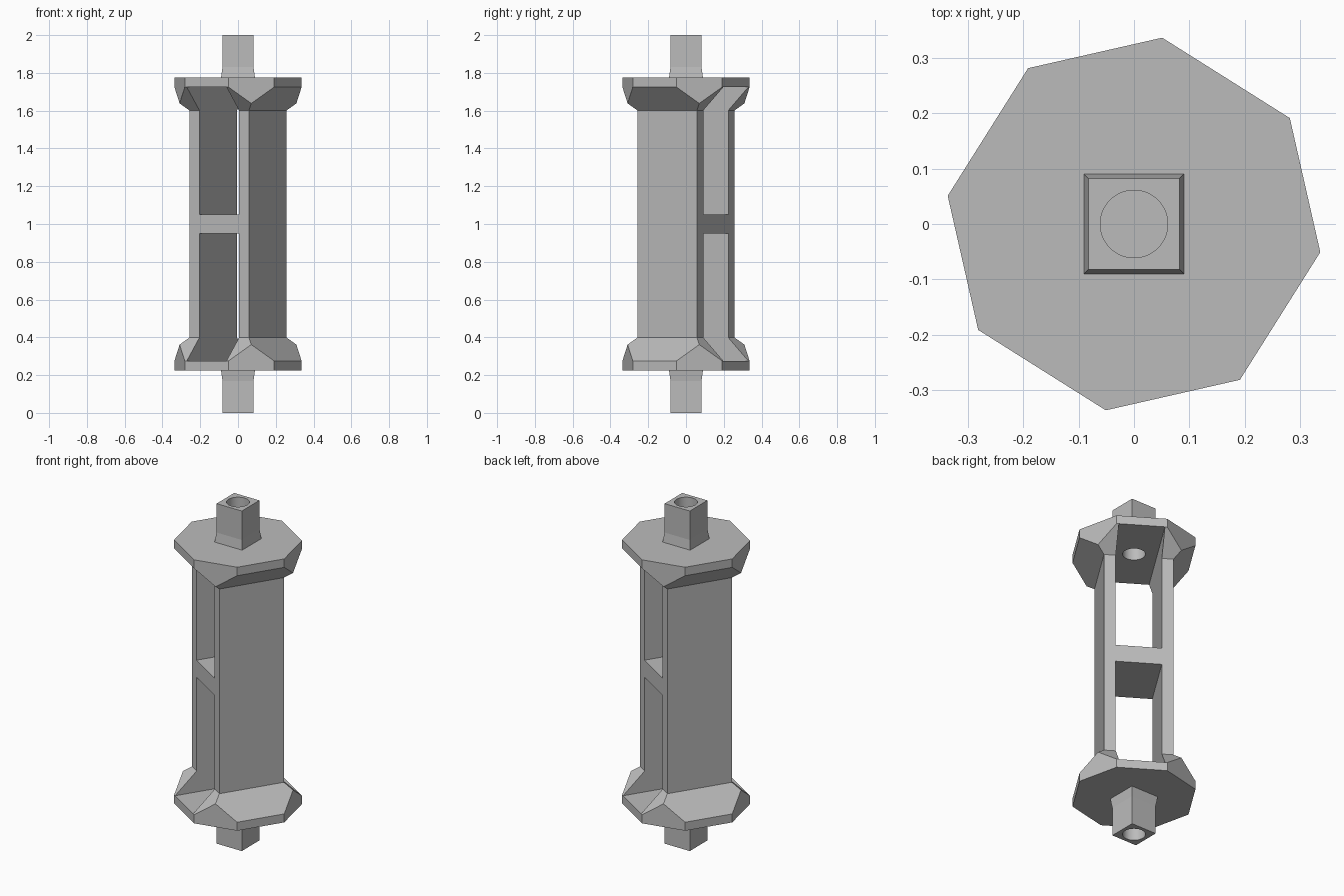
import bpy
import bmesh
import math
from mathutils import Matrix, Vector

if "Cube" in bpy.data.objects:
    bpy.data.objects.remove(bpy.data.objects["Cube"], do_unlink=True)

TURN = Matrix.Rotation(math.radians(-32.2), 4, "Z")

grey = bpy.data.materials.new("plain grey")
grey.use_nodes = True
colour = (0.5, 0.5, 0.5, 1)
grey.diffuse_color = colour
grey.node_tree.nodes["Principled BSDF"].inputs["Base Color"].default_value = colour


def finish(name, bm, matrix=None):
    bmesh.ops.recalc_face_normals(bm, faces=bm.faces)
    mesh = bpy.data.meshes.new(name)
    bm.to_mesh(mesh)
    bm.free()
    if matrix:
        mesh.transform(matrix)
    mesh.materials.append(grey)
    obj = bpy.data.objects.new(name, mesh)
    bpy.context.collection.objects.link(obj)
    return obj


def square_loft(stations):
    """Stack of square rings given as (height, half width)."""
    bm = bmesh.new()
    rings = []
    for z, h in stations:
        rings.append([bm.verts.new((sx * h, sy * h, z))
                      for sx, sy in ((-1, -1), (1, -1), (1, 1), (-1, 1))])
    for a, b in zip(rings, rings[1:]):
        for i in range(4):
            j = (i + 1) % 4
            bm.faces.new((a[i], a[j], b[j], b[i]))
    bm.faces.new(rings[0][::-1])
    bm.faces.new(rings[-1])
    return bm


def box(name, size, centre, matrix=None):
    bm = bmesh.new()
    bmesh.ops.create_cube(bm, size=1)
    bmesh.ops.scale(bm, vec=size, verts=bm.verts)
    bmesh.ops.translate(bm, vec=centre, verts=bm.verts)
    return finish(name, bm, matrix)


def combine(target, tool, operation):
    """Apply a boolean and discard the tool object."""
    tool.hide_render = True
    mod = target.modifiers.new("boolean", "BOOLEAN")
    mod.operation = operation
    mod.solver = "EXACT"
    mod.object = tool
    bpy.context.view_layer.objects.active = target
    bpy.ops.object.modifier_apply(modifier=mod.name)
    bpy.data.objects.remove(tool, do_unlink=True)


# Square body with flared flanges, corners trimmed upright
lower = [(0.225, 0.312), (0.275, 0.312), (0.398, 0.187)]
bm = square_loft(lower + [(2 - z, h) for z, h in reversed(lower)])
for i in range(4):
    a = math.radians(45 + 90 * i)
    normal = Vector((math.cos(a), math.sin(a), 0))
    cut = bmesh.ops.bisect_plane(bm, geom=bm.verts[:] + bm.edges[:] + bm.faces[:],
                                 plane_co=normal * 0.317, plane_no=normal,
                                 clear_outer=True)
    rim = [e for e in cut["geom_cut"] if isinstance(e, bmesh.types.BMEdge)]
    bmesh.ops.holes_fill(bm, edges=rim, sides=0)
frame = finish("slotted_frame", bm, TURN)

# Two slots leave side plates joined by a middle bridge
for z0, z1 in ((0.275, 0.95), (1.05, 1.725)):
    slot = box("slot_cutter", (0.248, 1, z1 - z0), (0, 0, (z0 + z1) / 2), TURN)
    combine(frame, slot, "DIFFERENCE")

# Square shaft stubs with flared feet, and round bores through them
stub = [(0, 0.082), (0.17, 0.082), (0.225, 0.09), (0.25, 0.09)]
for flip in (False, True):
    rings = [(2 - z, h) for z, h in reversed(stub)] if flip else stub
    combine(frame, finish("shaft_stub", square_loft(rings)), "UNION")
    bm = bmesh.new()
    bmesh.ops.create_cone(bm, cap_ends=True, segments=64, radius1=0.061,
                          radius2=0.061, depth=0.6)
    centre = (0, 0, 1.9 if flip else 0.1)
    bmesh.ops.translate(bm, vec=centre, verts=bm.verts)
    combine(frame, finish("bore_cutter", bm), "DIFFERENCE")

# Crisp facets with a smooth bore
bpy.ops.object.select_all(action="DESELECT")
frame.select_set(True)
bpy.context.view_layer.objects.active = frame
bpy.ops.object.shade_smooth_by_angle(angle=math.radians(7))
